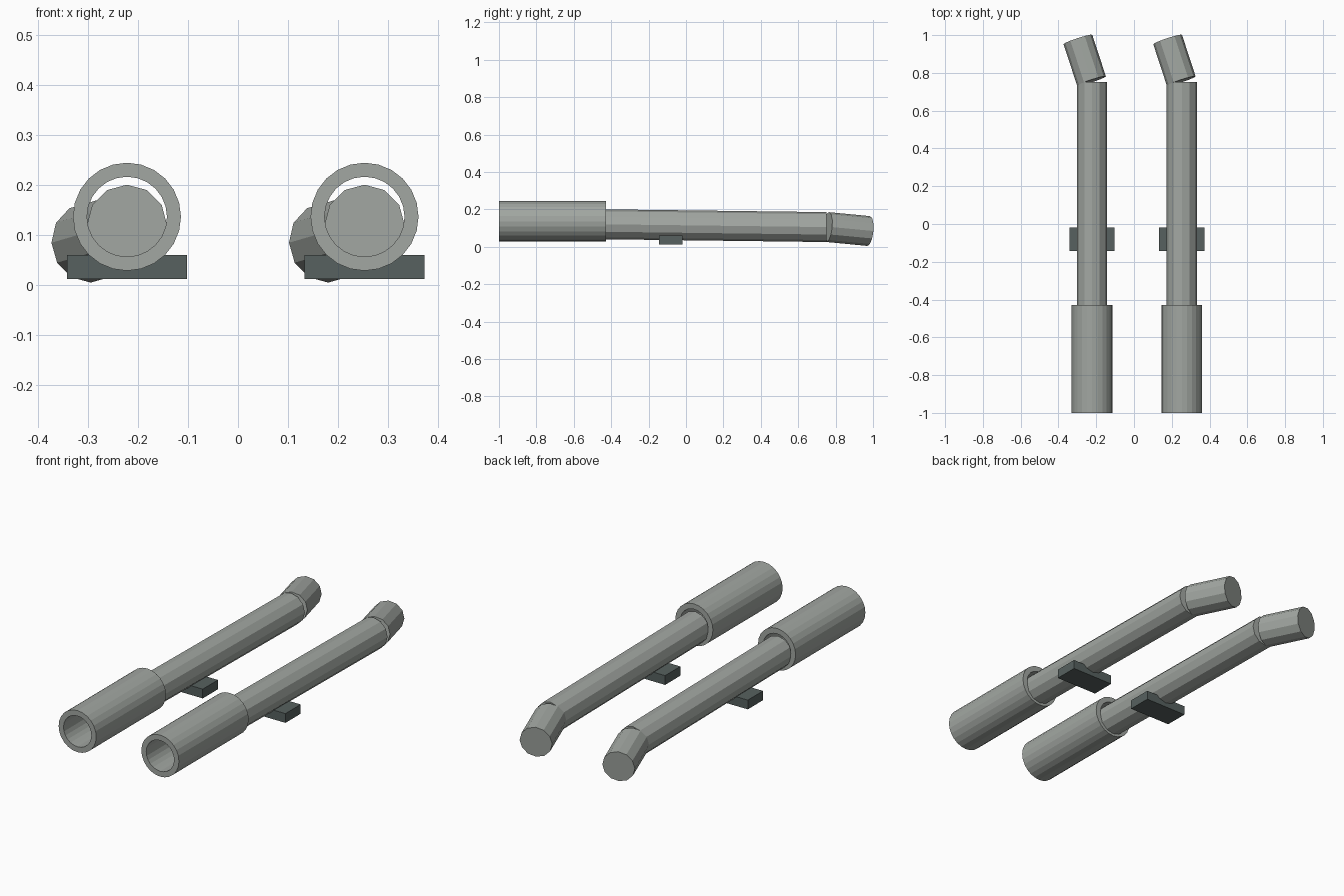
import bpy, bmesh
from math import tau, sin, cos
from mathutils import Vector, Matrix

default = bpy.data.objects.get("Cube")
if default:
    bpy.data.objects.remove(default, do_unlink=True)


def material(name, rgb):
    mat = bpy.data.materials.new(name)
    mat.use_nodes = True
    mat.diffuse_color = (*rgb, 1)
    mat.node_tree.nodes["Principled BSDF"].inputs["Base Color"].default_value = (*rgb, 1)
    return mat


pipe_grey = material("pipe grey", (0.36, 0.385, 0.36))
dark_slate = material("dark slate", (0.095, 0.12, 0.115))


def finish(name, bm, mat):
    bmesh.ops.recalc_face_normals(bm, faces=bm.faces)
    mesh = bpy.data.meshes.new(name)
    bm.to_mesh(mesh)
    bm.free()
    mesh.materials.append(mat)
    obj = bpy.data.objects.new(name, mesh)
    bpy.context.collection.objects.link(obj)


def rod(name, start, end, radius, sides):
    """Capped cylinder between two points, with a corner on top."""
    start, end = Vector(start), Vector(end)
    axis = (end - start).normalized()
    side = axis.cross(Vector((0, 0, 1))).normalized()
    up = side.cross(axis)
    bm = bmesh.new()
    rings = []
    for centre in (start, end):
        rings.append([bm.verts.new(centre + radius * (side * sin(tau * i / sides) + up * cos(tau * i / sides)))
                      for i in range(sides)])
        bm.faces.new(rings[-1])
    for i in range(sides):
        j = (i + 1) % sides
        bm.faces.new((rings[0][i], rings[0][j], rings[1][j], rings[1][i]))
    finish(name, bm, pipe_grey)


def sleeve(name, x, z, y0, y1, outer, inner, sides=24):
    """Open tube with wall thickness, lying along y."""
    bm = bmesh.new()
    profile = [(outer, y0), (outer, y1), (inner, y1), (inner, y0)]
    rings = [[bm.verts.new((x + r * sin(tau * i / sides), y, z + r * cos(tau * i / sides)))
              for i in range(sides)] for r, y in profile]
    for k in range(4):
        a, b = rings[k], rings[(k + 1) % 4]
        for i in range(sides):
            j = (i + 1) % sides
            bm.faces.new((a[i], a[j], b[j], b[i]))
    finish(name, bm, pipe_grey)


def block(name, centre, size):
    bm = bmesh.new()
    bmesh.ops.create_cube(bm, size=1, matrix=Matrix.Translation(centre) @ Matrix.Diagonal((*size, 1)))
    finish(name, bm, dark_slate)


# Two identical pipes side by side
for label, x in (("right", -0.222), ("left", 0.253)):
    sleeve(label + "_muffler_sleeve", x, 0.136, -1, -0.428, 0.108, 0.08)
    rod(label + "_straight_pipe", (x, -0.44, 0.12), (x, 0.751, 0.105), 0.08, 12)
    rod(label + "_bent_end", (x - 0.003, 0.757, 0.105), (x - 0.075, 0.977, 0.084), 0.08, 12)
    block(label + "_mount_bracket", (x, -0.081, 0.036), (0.24, 0.125, 0.048))
